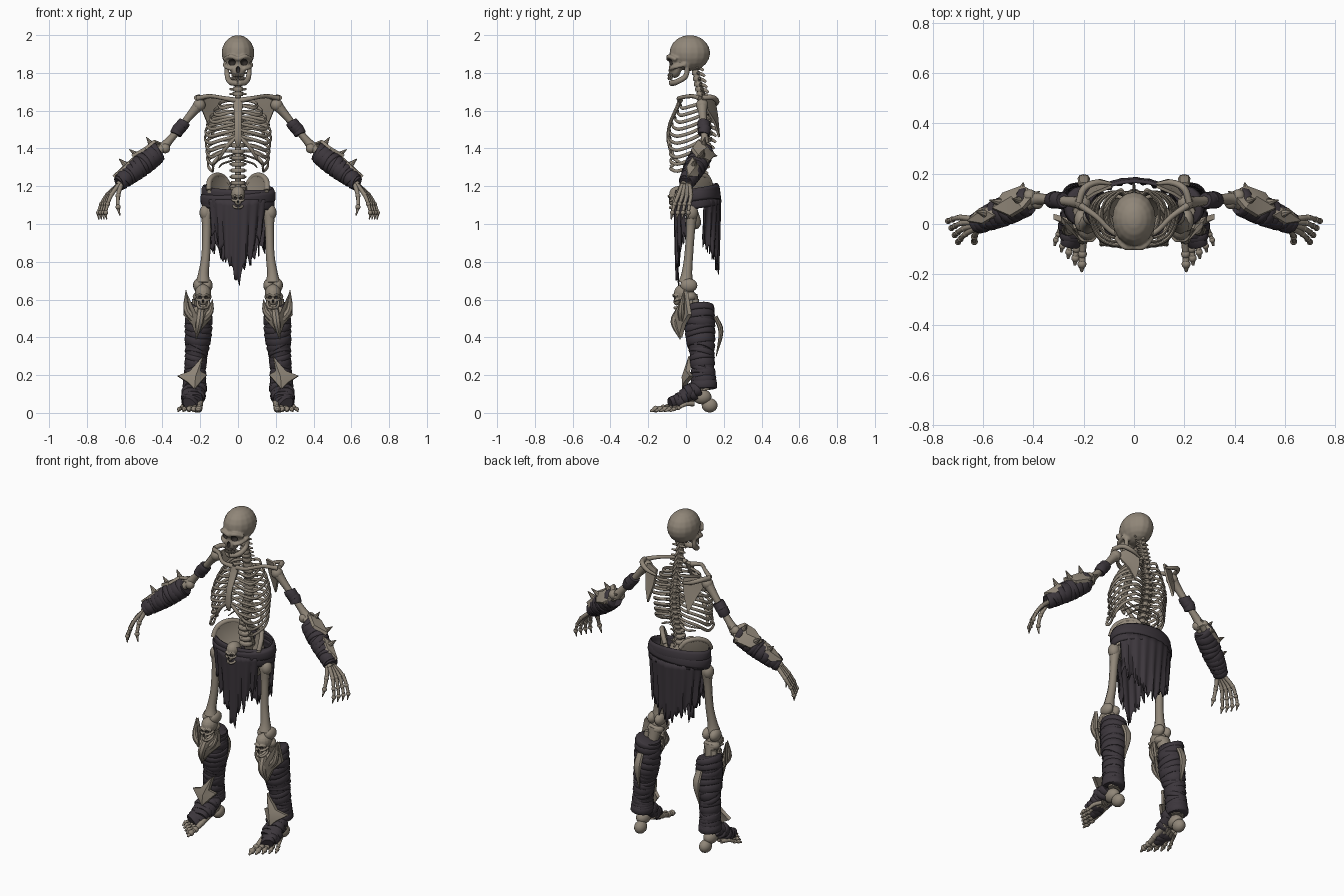
import bpy
import bmesh
import math
import random
from mathutils import Vector, Matrix

random.seed(4)
if "Cube" in bpy.data.objects:
    bpy.data.objects.remove(bpy.data.objects["Cube"])


def material(name, colour):
    mat = bpy.data.materials.new(name)
    mat.use_nodes = True
    mat.diffuse_color = (*colour, 1)
    mat.node_tree.nodes["Principled BSDF"].inputs["Base Color"].default_value = (*colour, 1)
    return mat


BONE = material("aged bone", (.28, .24, .19))
CLOTH = material("dark cloth", (.045, .037, .045))
HOLLOW = material("dark hollow", (.03, .025, .022))
X, Y, Z = Vector((1, 0, 0)), Vector((0, 1, 0)), Vector((0, 0, 1))


def spline(points, steps):
    """Catmull-Rom curve through points of any dimension."""
    ends = [2 * points[0] - points[1], *points, 2 * points[-1] - points[-2]]
    out = []
    for a, b, c, d in zip(ends, ends[1:], ends[2:], ends[3:]):
        for k in range(steps):
            t = k / steps
            out.append(b + (c - a) * (t / 2) + (a - 2.5 * b + 2 * c - d / 2) * t ** 2
                       + (3 * (b - c) + d - a) * (t ** 3 / 2))
    return out + [points[-1]]


class Part:
    """Collects primitives that become one object."""

    def __init__(self):
        self.bm = bmesh.new()

    def tube(self, path, radii, flat=1, sides=8, steps=4, caps=True, ref=Y):
        if not isinstance(radii, (list, tuple)):
            radii = [radii] * len(path)
        line = spline([Vector((*p, r)) for p, r in zip(path, radii)], steps)
        rings = []
        for i, p in enumerate(line):
            along = (line[min(i + 1, len(line) - 1)] - line[max(i - 1, 0)]).to_3d().normalized()
            u = (ref - along * ref.dot(along)).normalized()
            v = along.cross(u)
            r = max(p[3], .001)
            rings.append([self.bm.verts.new(p.to_3d() + u * r * math.cos(a) + v * r * flat * math.sin(a))
                          for a in (math.tau * k / sides for k in range(sides))])
        for low, high in zip(rings, rings[1:]):
            for k in range(sides):
                j = (k + 1) % sides
                self.bm.faces.new((low[k], low[j], high[j], high[k]))
        if caps:
            self.bm.faces.new(rings[0])
            self.bm.faces.new(rings[-1])

    def blob(self, at, size, tilt=0):
        size = size if isinstance(size, tuple) else (size,) * 3
        place = Matrix.Translation(at) @ Matrix.Rotation(tilt, 4, 'X') @ Matrix.Diagonal((*size, 1))
        bmesh.ops.create_uvsphere(self.bm, u_segments=16, v_segments=10, radius=1, matrix=place)

    def shell(self, outline, centre, thick=.012):
        pts = [Vector(p) for p in outline]
        mid = Vector(centre)
        normal = sum(((a - mid).cross(b - mid) for a, b in zip(pts, pts[1:] + pts[:1])), Vector()).normalized()
        sides = []
        for shift in (normal * thick / 2, normal * -thick / 2):
            rim = [self.bm.verts.new(p + shift) for p in pts]
            hub = self.bm.verts.new(mid + shift)
            sides.append(rim)
            for k in range(len(rim)):
                self.bm.faces.new((hub, rim[k - 1], rim[k]))
        for k in range(len(pts)):
            self.bm.faces.new((sides[0][k - 1], sides[0][k], sides[1][k], sides[1][k - 1]))

    def wrap(self, path, radii, count, flat=1):
        """Bandage sleeve with crossing tilted strips."""
        self.tube(path, radii, flat, 16)
        line = spline([Vector((*p, r)) for p, r in zip(path, radii)], count)
        for i in range(1, len(line) - 1, len(path) - 1):
            along = (line[i + 1] - line[i - 1]).to_3d().normalized()
            tilt = Vector([random.uniform(-.3, .3) for _ in range(3)])
            a = (along + tilt).normalized()
            c, r, w = line[i].to_3d(), line[i][3], random.uniform(.014, .024)
            self.tube([c + a * w * s for s in (-1, -.7, .7, 1)],
                      [r, r * 1.08, r * 1.08, r], flat, 16, 1)

    def finish(self, name, mat, mirror=False, solid=0, angle=50):
        bmesh.ops.recalc_face_normals(self.bm, faces=self.bm.faces)
        mesh = bpy.data.meshes.new(name)
        self.bm.to_mesh(mesh)
        self.bm.free()
        mesh.materials.append(mat)
        return place(name, mesh, mirror, solid, angle)


def place(name, mesh, mirror=False, solid=0, angle=50):
    mesh.shade_smooth()
    mesh.set_sharp_from_angle(angle=math.radians(angle))
    obj = bpy.data.objects.new(name, mesh)
    bpy.context.scene.collection.objects.link(obj)
    if solid:
        obj.modifiers.new("thickness", 'SOLIDIFY').thickness = solid
    if mirror:
        obj.modifiers.new("mirror", 'MIRROR')
    return obj


# Skull: fused lumps with hollow eyes and nose
p = Part()
p.blob((0, .02, 1.905), (.087, .108, .095))
p.blob((0, -.06, 1.815), (.042, .034, .042))
p.blob((0, -.05, 1.86), (.066, .04, .035))
for s in (-1, 1):
    p.tube([(0, -.093, 1.873), (s * .04, -.09, 1.887), (s * .072, -.05, 1.87)], .012)
    p.tube([(s * .03, -.085, 1.82), (s * .062, -.06, 1.83), (s * .072, 0, 1.845)], .011)
    p.tube([(s * .06, .005, 1.85), (s * .057, 0, 1.785), (s * .04, -.05, 1.752), (0, -.08, 1.745)],
           [.012, .015, .016, .018])
skull = p.finish("skull", BONE)
fuse = skull.modifiers.new("fuse", 'REMESH')
fuse.voxel_size = .006
soft = skull.modifiers.new("soften", 'SMOOTH')
soft.iterations = 3
p = Part()
for s in (-1, 1):
    p.blob((s * .034, -.1, 1.855), (.022, .04, .02))
p.blob((0, -.1, 1.817), (.012, .025, .019))
cutter = p.finish("socket_cutter", BONE)
cutter.hide_render = True
cutter.data.materials.append(HOLLOW)
skull.data.materials.append(HOLLOW)
for f in cutter.data.polygons:
    f.material_index = 1
cut = skull.modifiers.new("sockets", 'BOOLEAN')
cut.operation, cut.object = 'DIFFERENCE', cutter
graph = bpy.context.evaluated_depsgraph_get()
solid_skull = bpy.data.meshes.new_from_object(skull.evaluated_get(graph))
skull.modifiers.clear()
skull.data = solid_skull
solid_skull.shade_smooth()
solid_skull.set_sharp_from_angle(angle=math.radians(50))
bpy.data.objects.remove(cutter)

p = Part()
for row, z in enumerate((1.787, 1.771)):
    for k in range(-4, 5):
        a = k * .25
        p.blob((.036 * math.sin(a), -.055 - .038 * math.cos(a), z), (.0045, .004, .009))
p.finish("teeth", BONE)


def small_skull(name, at, size, mirror=False):
    mesh = solid_skull.copy()
    mesh.transform(Matrix.Translation(at) @ Matrix.Scale(size, 4) @ Matrix.Translation((0, 0, -1.865)))
    place(name, mesh, mirror)


small_skull("belt_skull", (0, -.05, 1.14), .45)
small_skull("knee_skull", (.185, -.02, .615), .5, True)

# Spine: body, rear spur and side spurs for each vertebra
p = Part()
column = spline([Vector(v) for v in ((0, .045, 1.83), (0, .065, 1.74), (0, .085, 1.66), (0, .11, 1.55),
                                     (0, .11, 1.45), (0, .085, 1.35), (0, .065, 1.25), (0, .08, 1.15))], 3)
p.tube(column, .016, steps=1)
for i, c in enumerate(column):
    r = .02 + .0007 * i
    p.tube([c - Z * .011, c - Z * .007, c + Z * .007, c + Z * .011], [r * .9, r, r, r * .9], 1.15, 12, 1)
    p.tube([c, c + Y * .03 - Z * .006, c + Y * .048 - Z * .018], [.012, .009, .006], .7)
    p.tube([c - X * .045 + Y * .014, c + Y * .01, c + X * .045 + Y * .014], [.005, .009, .005], ref=Z)
p.finish("spine", BONE)

# Rib cage
p = Part()
for i in range(10):
    t = i / 9
    z = 1.655 - .27 * t
    w = .175 * math.sin(.62 + 1.15 * min(t * 1.5, 1)) - .03 * max(0, t - .6)
    front = -.03 - .06 * min(t * 2.2, 1)
    if i < 6:
        end = (.012, front + .003, 1.63 - .033 * i)
    else:
        end = (.018 + .028 * (i - 5), front + .012 * (i - 6), 1.455 - .033 * (i - 5))
    drop = .03 + .045 * t
    p.tube([(.015, .1, z), (.5 * w, .128, z), (.9 * w, .09, z - drop * .4), (w, .03, z - drop),
            (.85 * w, front * .5, z - drop * 1.4), (.5 * w + .4 * end[0], front * .92, (z - drop * 1.5 + end[2]) / 2),
            end], [.008, .009, .009, .009, .009, .009, .008], .65, 8, ref=Z)
for i in range(2):
    p.tube([(.015, .09, 1.37 - i * .03), (.08, .11, 1.35 - i * .03), (.13 - i * .03, .05, 1.32 - i * .02)],
           [.008, .008, .004], .65)
p.tube([(.01, -.088, 1.46), (.06, -.085, 1.41), (.105, -.06, 1.345), (.13, -.01, 1.315)], [.01, .011, .01, .006])
p.finish("ribs", BONE, True)
p = Part()
p.tube([(0, -.03, 1.66), (0, -.045, 1.62), (0, -.085, 1.53), (0, -.095, 1.45), (0, -.088, 1.41)],
       [.012, .011, .009, .009, .004], 2.2, 10)
p.finish("sternum", BONE)

# Shoulder girdle
p = Part()
p.tube([(.015, -.03, 1.655), (.08, -.035, 1.667), (.15, .03, 1.677), (.215, .075, 1.665)], [.015, .011, .011, .014])
p.finish("collar_bone", BONE, True)
p = Part()
p.shell([(.205, .09, 1.64), (.16, .12, 1.67), (.09, .15, 1.66), (.1, .165, 1.57), (.135, .175, 1.46),
         (.165, .15, 1.54)], (.14, .145, 1.59))
p.tube([(.09, .16, 1.63), (.15, .165, 1.65), (.2, .14, 1.67), (.22, .085, 1.668)], [.006, .012, .014, .014])
p.finish("shoulder_blade", BONE, True)

# Arm bones
p = Part()
p.blob((.205, .085, 1.63), .033)
p.tube([(.205, .085, 1.63), (.245, .088, 1.585), (.31, .095, 1.505), (.37, .1, 1.435), (.4, .1, 1.4)],
       [.031, .022, .018, .022, .03])
p.blob((.385, .085, 1.4), .026)
p.blob((.415, .11, 1.405), .028)
for s in (-1, 1):
    p.tube([(.4, .1 + s * .015, 1.4), (.52, .05 + s * .02, 1.3), (.635, s * .015, 1.205)], [.022, .014, .018])
p.finish("arm_bones", BONE, True)

# Hand bones with knuckles
p = Part()
for i in range(4):
    joints = [(.63, -.018 + .012 * i, 1.21), (.67 + .007 * i, -.04 + .022 * i, 1.155),
              (.69 + .011 * i, -.06 + .026 * i, 1.105), (.7 + .013 * i, -.072 + .028 * i, 1.06),
              (.695 + .014 * i, -.078 + .028 * i, 1.025)]
    p.tube(joints, [.012, .011, .009, .008, .003])
    for j in joints[1:4]:
        p.blob(j, .0125)
thumb = [(.62, -.02, 1.205), (.635, -.05, 1.15), (.635, -.07, 1.09), (.625, -.075, 1.045)]
p.tube(thumb, [.013, .011, .009, .003])
for j in thumb[:3]:
    p.blob(j, .014)
p.finish("hand_bones", BONE, True)

# Arm wraps and spiked forearm guard
p = Part()
p.wrap([(.285, .092, 1.535), (.305, .095, 1.512), (.325, .097, 1.488)], [.03, .031, .03], 4)
p.wrap([(.425, .09, 1.38), (.5, .058, 1.32), (.57, .028, 1.265), (.63, 0, 1.215)], [.053, .056, .049, .038], 10)
p.finish("arm_wraps", CLOTH, True)
p = Part()
p.shell([(.39, .12, 1.42), (.44, .06, 1.44), (.49, .03, 1.4), (.56, .06, 1.36), (.52, .12, 1.33),
         (.44, .15, 1.36)], (.485, .105, 1.4), .018)
p.shell([(.54, .08, 1.32), (.55, .03, 1.35), (.6, .0, 1.3), (.66, .01, 1.25), (.61, .06, 1.25)],
        (.595, .055, 1.31), .016)
for base, tip in (((.445, .09, 1.4), (.485, .1, 1.46)), ((.515, .08, 1.35), (.575, .095, 1.395)),
                  ((.58, .04, 1.3), (.63, .05, 1.345)), ((.45, .12, 1.37), (.44, .165, 1.36)),
                  ((.42, .1, 1.4), (.375, .13, 1.425))):
    p.tube([base, tip], [.024, .002])
p.finish("forearm_guard", BONE, True, angle=30)

# Pelvis
p = Part()
p.shell([(.03, .12, 1.13), (.05, .13, 1.21), (.08, .11, 1.25), (.12, .06, 1.257), (.15, .01, 1.23),
         (.155, -.02, 1.18), (.125, .01, 1.08), (.07, .05, 1.08)], (.11, .075, 1.15), .022)
p.tube([(.05, .13, 1.21), (.08, .11, 1.25), (.12, .06, 1.257), (.15, .01, 1.23), (.155, -.02, 1.18)], .014)
p.tube([(.12, .02, 1.09), (.06, -.02, 1.06), (0, -.03, 1.045)], [.03, .016, .018])
p.tube([(.12, .03, 1.08), (.09, .06, 1.0), (.05, .02, .99), (.01, -.025, 1.04)], [.028, .02, .014, .014])
p.finish("hip_bones", BONE, True)
p = Part()
p.tube([(0, .08, 1.2), (0, .11, 1.13), (0, .12, 1.06), (0, .1, 1.01)], [.024, .022, .014, .005], 2)
p.finish("tail_bone", BONE)

# Waist wrap made of overlapping tilted bands
p = Part()
for z, lean, size in ((1.17, .012, .19), (1.145, -.02, .195), (1.12, .01, .19)):
    axis = Vector((lean * 3, -.15, 1)).normalized()
    mid = Vector((0, .06, z))
    p.tube([mid + axis * h for h in (-.032, -.02, .01, .028)], [size, size + .004, size + .004, size - .004],
           .62, 40, 1, False, X)
p.finish("waist_wrap", CLOTH, solid=.008)


def ragged_cloth(name, facing, spread, middle, edge, columns):
    """Hanging cloth with folds and torn points, wrapped about the hips."""
    part, rows, grid = Part(), 10, []
    for i in range(columns + 1):
        u = 2 * i / columns - 1
        a = facing + u * spread
        bottom = middle + (edge - middle) * abs(u) ** .8 + (i % 3) * .025 + random.uniform(-.01, .03)
        strip = []
        for k in range(rows + 1):
            s = k / rows
            r = 1.03 - .14 * s + (.015 + .05 * s) * math.sin(i * 1.25 + s)
            strip.append(part.bm.verts.new((.185 * r * math.sin(a), .06 - .122 * r * math.cos(a),
                                            1.13 + (bottom - 1.13) * s)))
        grid.append(strip)
    for left, right in zip(grid, grid[1:]):
        for k in range(rows):
            part.bm.faces.new((left[k], right[k], right[k + 1], left[k + 1]))
    part.finish(name, CLOTH, solid=.006)


ragged_cloth("front_cloth", 0, .95, .65, .93, 34)
ragged_cloth("back_cloth", math.pi, 1.3, .72, .88, 44)

# Leg bones
p = Part()
p.blob((.12, .03, 1.085), .033)
p.blob((.172, .03, 1.06), (.032, .034, .042))
p.tube([(.12, .03, 1.085), (.16, .03, 1.06), (.166, .025, .98), (.17, .015, .84), (.182, .005, .74), (.185, 0, .69)],
       [.024, .032, .024, .023, .028, .04])
for s in (-1, 1):
    p.blob((.186 + s * .024, .015, .675), (.028, .045, .036))
p.blob((.19, .02, .615), (.05, .04, .03))
p.tube([(.19, .02, .62), (.2, .05, .5), (.215, .08, .3), (.225, .095, .12)], [.042, .028, .022, .034])
p.tube([(.225, .05, .6), (.245, .08, .4), (.25, .105, .12)], [.018, .012, .02])
p.finish("leg_bones", BONE, True)

# Foot bones
p = Part()
p.blob((.22, .125, .04), (.034, .042, .038))
p.blob((.228, .085, .085), (.038, .05, .04))
for i in range(5):
    joints = [(.2 + .016 * i, .04, .08 - .008 * i), (.203 + .021 * i, -.06 + .014 * i, .045),
              (.205 + .024 * i, -.12 + .02 * i, .026), (.207 + .026 * i, -.16 + .024 * i, .02),
              (.208 + .027 * i, -.19 + .026 * i, .008)]
    r = .017 - .0015 * i
    p.tube(joints, [r * 1.2, r, r * .75, r * .8, .005])
    for j in joints[1:4]:
        p.blob(j, r * 1.05)
p.finish("foot_bones", BONE, True)

# Leg and foot wraps
p = Part()
p.wrap([(.208, .07, .555), (.21, .075, .43), (.222, .085, .3), (.228, .092, .2), (.23, .095, .135)],
       [.074, .075, .062, .06, .066], 16, .9)
p.wrap([(.225, .065, .13), (.235, .015, .1), (.243, -.035, .065), (.25, -.075, .048)],
       [.04, .043, .036, .028], 7, 1.45)
p.finish("leg_wraps", CLOTH, True)

# Shin guard with horns, ankle guard and calf horn
p = Part()
p.shell([(.185, 0, .575), (.15, -.01, .56), (.135, .01, .6), (.14, .02, .5), (.185, -.02, .45), (.22, -.03, .4),
         (.245, -.01, .47), (.29, .02, .52), (.275, 0, .645), (.245, -.01, .555)], (.205, -.068, .49), .02)
p.tube([(.235, -.02, .5), (.272, -.025, .55), (.275, -.01, .65)], [.024, .018, .002])
p.tube([(.18, -.02, .5), (.145, -.02, .54), (.135, 0, .6)], [.022, .016, .002])
p.tube([(.195, -.03, .55), (.205, -.06, .48), (.222, -.03, .39)], [.02, .022, .003])
p.shell([(.185, .025, .3), (.2, .01, .22), (.165, .03, .2), (.2, 0, .16), (.23, -.01, .125), (.265, 0, .16),
         (.32, .03, .195), (.255, .01, .22)], (.225, -.012, .19), .022)
p.tube([(.2, .155, .51), (.2, .185, .43), (.205, .16, .3)], [.012, .013, .002], 1.8)
p.finish("leg_guards", BONE, True, angle=30)
